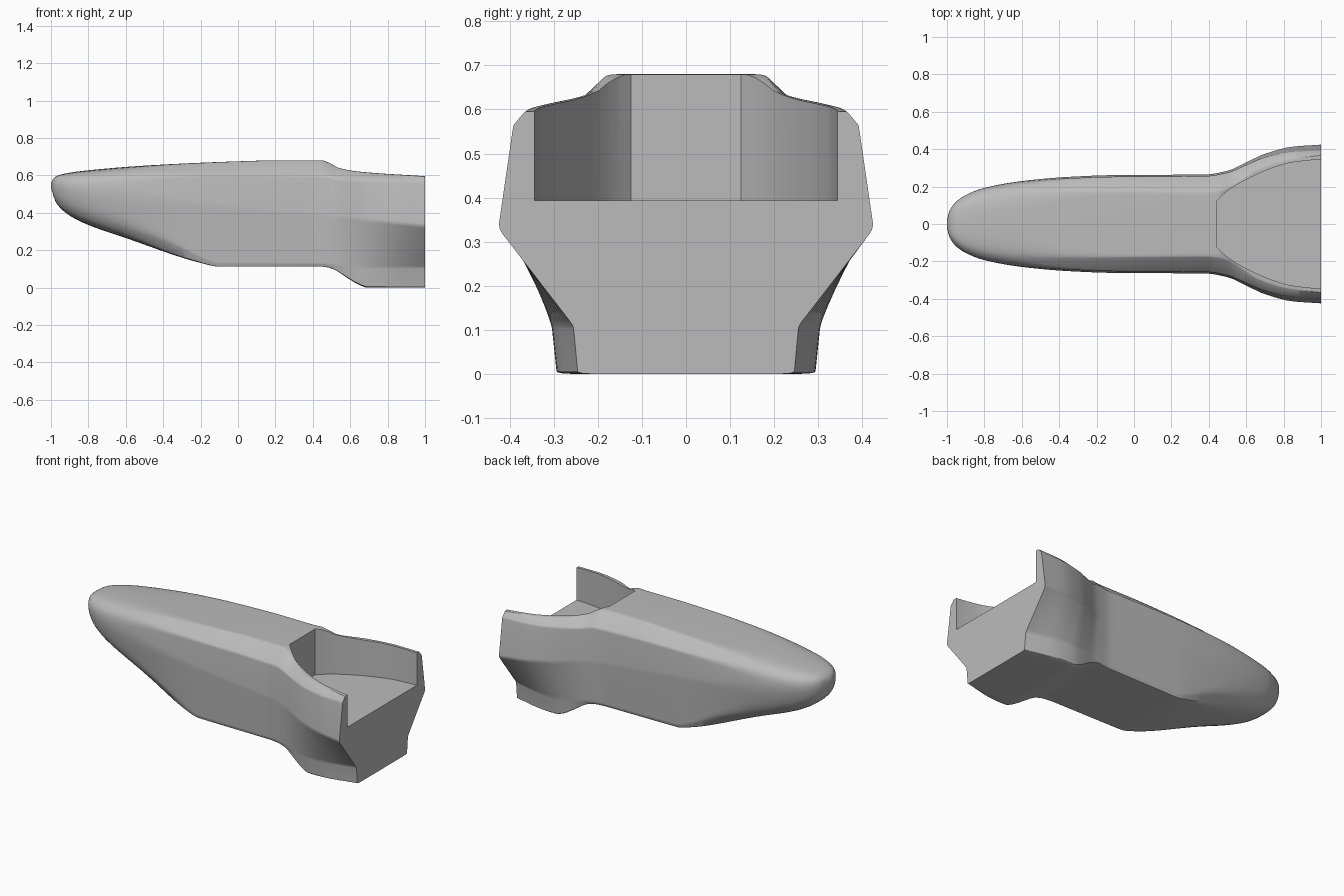
import bpy
import bmesh
from math import radians
from mathutils import Vector

default_cube = bpy.data.objects.get("Cube")
if default_cube:
    bpy.data.objects.remove(default_cube, do_unlink=True)


def lerp(start, end, factor):
    return start + (end - start) * factor


def profile(points):
    """Return a smooth function through (x, value) points that never overshoots."""
    steps = [(b[1] - a[1]) / (b[0] - a[0]) for a, b in zip(points, points[1:])]
    slopes = [steps[0]]
    for before, after in zip(steps, steps[1:]):
        same_way = before * after > 0
        slopes.append(2 * before * after / (before + after) if same_way else 0)
    slopes.append(steps[-1])

    def evaluate(x):
        index = 0
        while index < len(steps) - 1 and x > points[index + 1][0]:
            index += 1
        (left, low), (right, high) = points[index], points[index + 1]
        span = right - left
        t = (x - left) / span
        ease = t * t * (3 - 2 * t)
        bend_in = t * (1 - t) ** 2 * slopes[index]
        bend_out = t * t * (t - 1) * slopes[index + 1]
        return lerp(low, high, ease) + span * (bend_in + bend_out)

    return evaluate


# Long profiles of the hull: heights, half width, and proportions of each corner
keel = profile([(-1, .53), (-.97, .45), (-.9, .385), (-.8, .335), (-.6, .265),
                (-.2, .132), (-.1, .112), (.45, .112), (.5, .102), (.58, .055),
                (.64, .018), (.69, 0), (1, 0)])
roof = profile([(-1, .56), (-.985, .585), (-.95, .604), (-.8, .627), (-.45, .655),
                (0, .675), (.2, .68), (.45, .68), (.49, .666), (.54, .64),
                (.65, .62), (1, .596)])
half_width = profile([(-1, .02), (-.985, .075), (-.95, .122), (-.9, .157), (-.8, .196),
                      (-.6, .232), (-.35, .253), (-.1, .262), (.38, .265), (.5, .285),
                      (.6, .33), (.7, .376), (.85, .415), (1, .426)])
shoulder_rise = profile([(-1, .6), (-.4, .7), (.4, .71), (.6, .8), (1, .88)])
shoulder_width = profile([(-1, .95), (.4, .965), (1, .92)])
roof_width = profile([(-1, .62), (-.4, .68), (.45, .65), (.55, .72), (.65, .81), (1, .857)])
step_rise = profile([(-1, .4), (-.4, .25), (-.1, .06), (.46, .06), (.68, .29), (1, .33)])
step_width = profile([(-1, .85), (-.1, .93), (.45, .94), (.6, .87), (1, .6)])
keel_width = profile([(-1, .55), (-.5, .75), (-.1, .97), (1, .96)])
roundness = profile([(-1, .46), (-.7, .42), (-.3, .12), (0, .06), (1, .06)])


def cross_section(x):
    """Five corners per side, mirrored, with every corner rounded."""
    belt = .43 - .1 * x
    wide = half_width(x)
    step = wide * step_width(x)
    half = [
        (step * keel_width(x), keel(x)),
        (step, lerp(keel(x), belt, step_rise(x))),
        (wide, belt),
        (wide * shoulder_width(x), lerp(belt, roof(x), shoulder_rise(x))),
        (wide * roof_width(x), roof(x)),
    ]
    corners = [Vector((x, y, z)) for y, z in half]
    corners += [Vector((x, -y, z)) for y, z in reversed(half)]
    ring = []
    amount = roundness(x)
    for index, corner in enumerate(corners):
        start = corner.lerp(corners[index - 1], amount)
        end = corner.lerp(corners[(index + 1) % len(corners)], amount)
        for t in (0, .25, .5, .75, 1):
            ring.append(start.lerp(corner, t).lerp(corner.lerp(end, t), t))
    return ring


def loft(name, rings):
    """Skin a row of closed rings and cap both ends."""
    bm = bmesh.new()
    loops = [[bm.verts.new(point) for point in ring] for ring in rings]
    for first, second in zip(loops, loops[1:]):
        for i in range(len(first)):
            bm.faces.new((first[i - 1], first[i], second[i], second[i - 1]))
    bm.faces.new(loops[0])
    bm.faces.new(loops[-1])
    bmesh.ops.recalc_face_normals(bm, faces=bm.faces)
    mesh = bpy.data.meshes.new(name)
    bm.to_mesh(mesh)
    bm.free()
    result = bpy.data.objects.new(name, mesh)
    bpy.context.collection.objects.link(result)
    return result


grey = bpy.data.materials.new("plain grey")
grey.use_nodes = True
colour = (.5, .5, .5, 1)
grey.diffuse_color = colour
grey.node_tree.nodes["Principled BSDF"].inputs["Base Color"].default_value = colour

# Hull, with stations packed closely towards the nose
stations = 110
hull = loft("hull", [cross_section(-1 + 2 * (i / stations) ** 1.5)
                     for i in range(stations + 1)])
hull.data.materials.append(grey)

# Rear well: flat bulkhead in front, curved side walls, open at the back
wall = profile([(.445, .125), (.48, .16), (.55, .21), (.65, .262), (.75, .303),
                (.85, .33), (1, .344), (1.1, .345)])
samples = 24
side = [(x, wall(x)) for x in (lerp(.445, 1.1, i / samples) for i in range(samples + 1))]
plan = side + [(x, -y) for x, y in reversed(side)]
well_cutter = loft("well_cutter", [[Vector((x, y, z)) for x, y in plan] for z in (.393, 1)])
well_cutter.data.materials.append(grey)
well_cutter.hide_render = True

cut = hull.modifiers.new("rear well", "BOOLEAN")
cut.operation = "DIFFERENCE"
cut.solver = "EXACT"
cut.object = well_cutter

bpy.ops.object.select_all(action="DESELECT")
bpy.context.view_layer.objects.active = hull
hull.select_set(True)
bpy.ops.object.modifier_apply(modifier=cut.name)
bpy.data.objects.remove(well_cutter, do_unlink=True)
bpy.ops.object.shade_smooth_by_angle(angle=radians(30))
